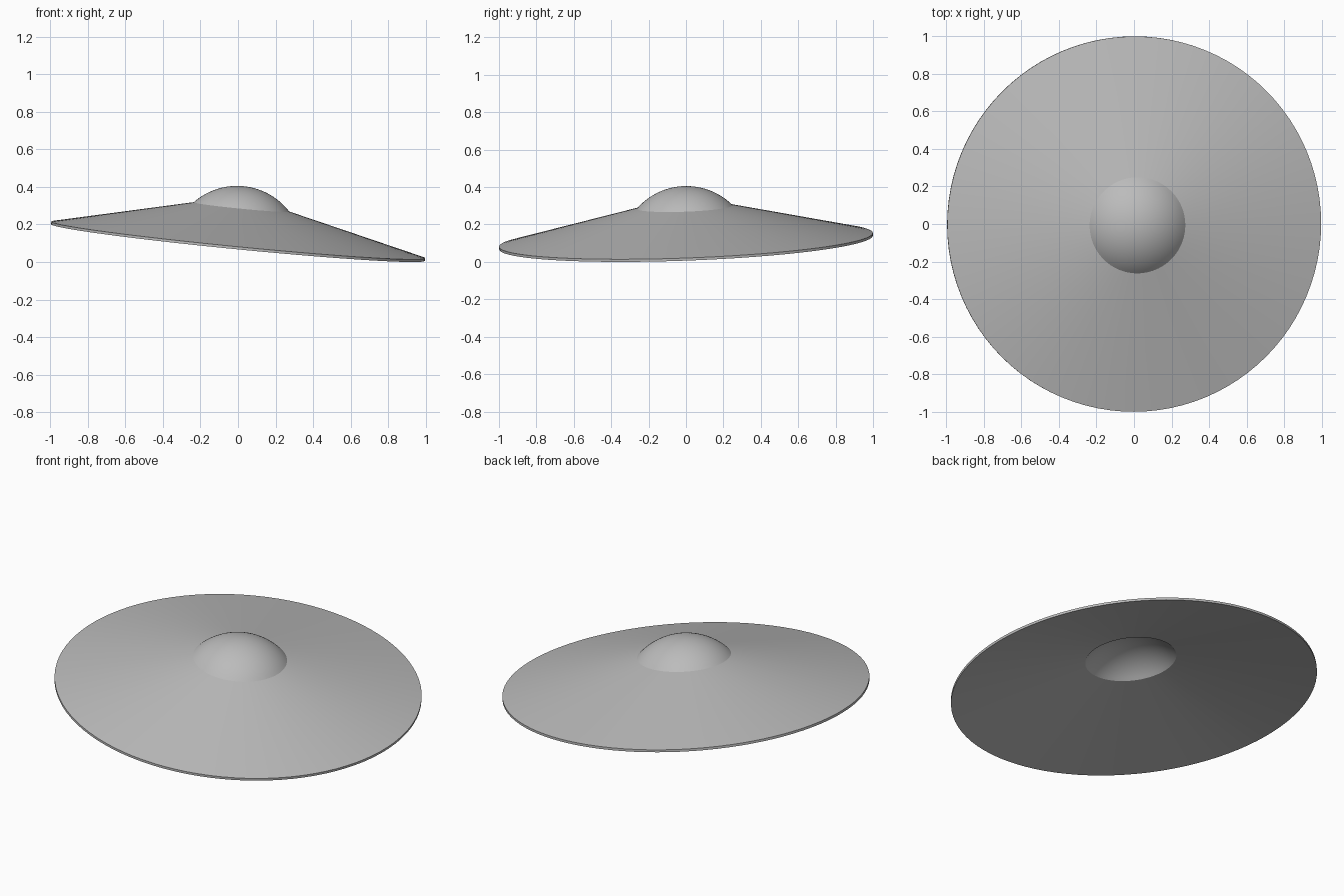
import bpy, bmesh, math
from mathutils import Matrix, Vector

cube = bpy.data.objects.get("Cube")
if cube:
    bpy.data.objects.remove(cube)

SEGMENTS = 96
THICK = 0.014
RIM_R, RING_R, RING_Z, DOME_H = 1.0, 0.256, 0.19, 0.111

grey = bpy.data.materials.new("plain grey")
grey.use_nodes = True
grey.diffuse_color = (0.5, 0.5, 0.5, 1)
grey.node_tree.nodes["Principled BSDF"].inputs["Base Color"].default_value = (0.5, 0.5, 0.5, 1)


def dome_profile(radius, base_z, height, steps=14):
    """Spherical cap from its base ring up to the axis."""
    sphere_r = (radius ** 2 + height ** 2) / (2 * height)
    half = math.asin(radius / sphere_r)
    centre_z = base_z + height - sphere_r
    angles = [half * (1 - i / steps) for i in range(steps + 1)]
    return [(sphere_r * math.sin(a), centre_z + sphere_r * math.cos(a)) for a in angles]


# Closed section: outer brim and crown, then the hollow underside back to the rim
outer = [(RIM_R, THICK)] + dome_profile(RING_R, RING_Z, DOME_H)
inner = [(RIM_R, 0)] + dome_profile(RING_R - THICK * 0.5, RING_Z - THICK, DOME_H)
section = outer + inner[::-1] + outer[:1]

bm = bmesh.new()
verts = [bm.verts.new((r, 0, z)) for r, z in section]
edges = [bm.edges.new(pair) for pair in zip(verts, verts[1:])]
bmesh.ops.spin(bm, geom=verts + edges, cent=(0, 0, 0), axis=(0, 0, 1),
               angle=math.tau, steps=SEGMENTS, use_duplicate=False)
bmesh.ops.remove_doubles(bm, verts=bm.verts, dist=0.0005)
# Drop the edges that lay along the axis
bmesh.ops.delete(bm, geom=[e for e in bm.edges if not e.link_faces], context="EDGES")
bmesh.ops.recalc_face_normals(bm, faces=bm.faces)

# Lean the hat and rest its lowest rim point on the ground
normal = Vector((0.098, -0.037, 1)).normalized()
tilt = Vector((0, 0, 1)).rotation_difference(normal).to_matrix().to_4x4()
bmesh.ops.transform(bm, matrix=tilt, verts=bm.verts)
lowest = min(v.co.z for v in bm.verts)
bmesh.ops.transform(bm, matrix=Matrix.Translation((0, 0, -lowest)), verts=bm.verts)

mesh = bpy.data.meshes.new("conical_hat")
bm.to_mesh(mesh)
bm.free()
mesh.materials.append(grey)
hat = bpy.data.objects.new("conical_hat", mesh)
bpy.context.collection.objects.link(hat)

# Smooth shading, with the rim and crown ring kept crisp
bpy.ops.object.select_all(action="DESELECT")
hat.select_set(True)
bpy.context.view_layer.objects.active = hat
bpy.ops.object.shade_smooth_by_angle(angle=math.radians(25))
